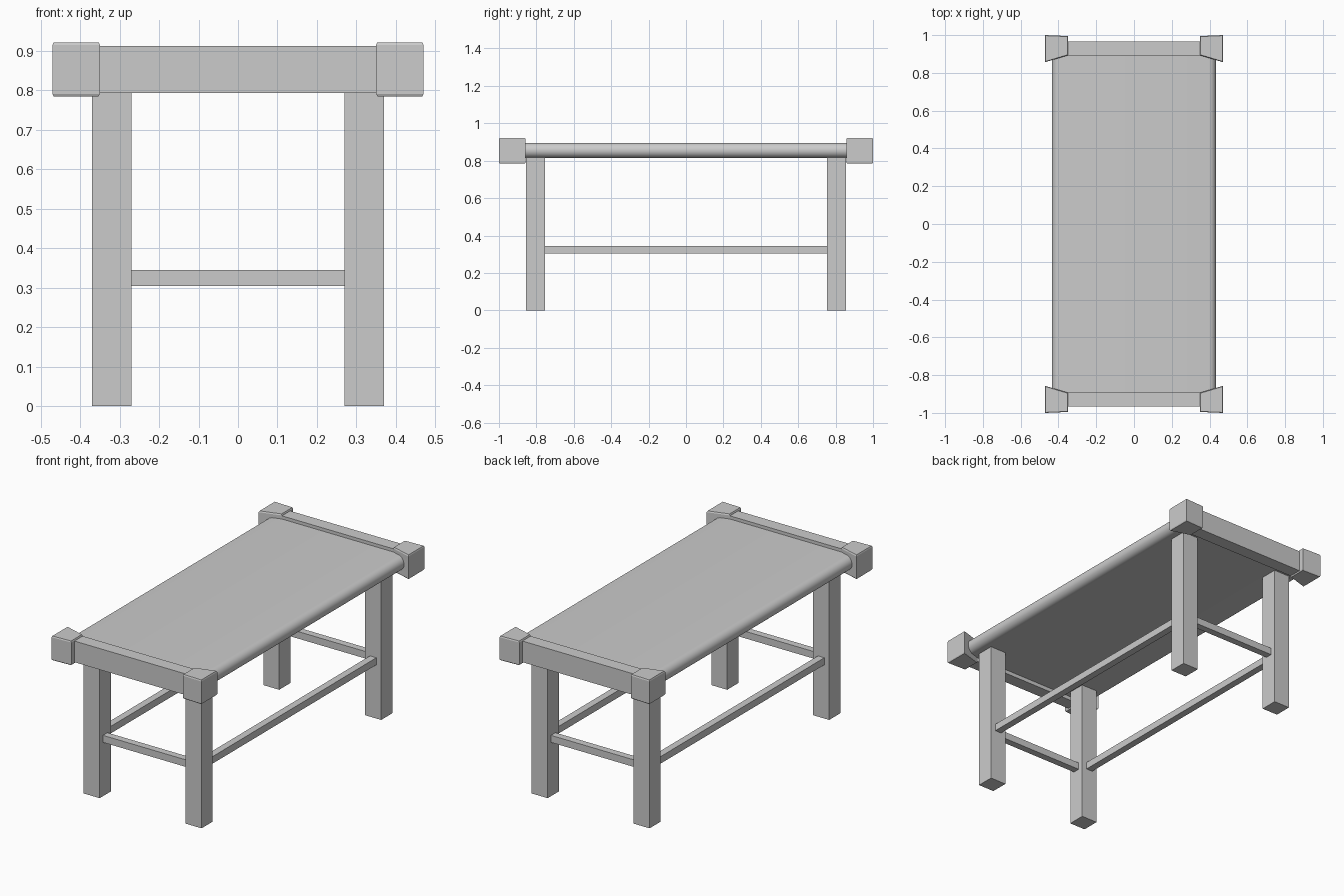
import bpy, bmesh, math

cube = bpy.data.objects.get("Cube")
if cube:
    bpy.data.objects.remove(cube, do_unlink=True)

grey = bpy.data.materials.new("plain grey")
grey.use_nodes = True
COLOUR = (0.6, 0.6, 0.6, 1)
grey.diffuse_color = COLOUR
grey.node_tree.nodes["Principled BSDF"].inputs["Base Color"].default_value = COLOUR


def finish(name, bm):
    bmesh.ops.recalc_face_normals(bm, faces=bm.faces)
    mesh = bpy.data.meshes.new(name)
    bm.to_mesh(mesh)
    bm.free()
    mesh.materials.append(grey)
    obj = bpy.data.objects.new(name, mesh)
    bpy.context.collection.objects.link(obj)
    return obj


def box(name, x, y, z):
    """Box from its (low, high) extents on each axis."""
    bm = bmesh.new()
    bmesh.ops.create_cube(bm, size=1)
    for v in bm.verts:
        v.co = [lo + (c + 0.5) * (hi - lo) for c, (lo, hi) in zip(v.co, (x, y, z))]
    return finish(name, bm)


def loft(name, rings):
    """Closed solid through rings with equal point counts."""
    bm = bmesh.new()
    loops = [[bm.verts.new(p) for p in ring] for ring in rings]
    n = len(loops[0])
    for a, b in zip(loops, loops[1:]):
        for i in range(n):
            j = (i + 1) % n
            bm.faces.new((a[i], a[j], b[j], b[i]))
    bm.faces.new(loops[0])
    bm.faces.new(loops[-1])
    return finish(name, bm)


def span(centre, half):
    return centre - half, centre + half


# Bed panel: flat middle with fully rounded long sides
RADIUS, SIDE, MID_Z, STEPS = 0.04, 0.395, 0.855, 16
profile = []
for side in (1, -1):
    for i in range(STEPS + 1):
        a = math.pi * i / STEPS
        profile.append((side * (SIDE + RADIUS * math.sin(a)),
                        MID_Z + side * RADIUS * math.cos(a)))
panel = loft("bed_panel", [[(x, y, z) for x, z in profile] for y in (-0.895, 0.895)])
bpy.context.view_layer.objects.active = panel
panel.select_set(True)
bpy.ops.object.shade_smooth_by_angle(angle=math.radians(40))
panel.select_set(False)

for sy, end in ((-1, "front"), (1, "back")):
    # End rail and the low stretcher beneath it
    box(end + "_rail", (-0.37, 0.37), span(sy * 0.93, 0.037), (0.793, 0.913))
    box(end + "_stretcher", (-0.28, 0.28), span(sy * 0.805, 0.02), (0.305, 0.345))

    for sx, side in ((1, "left"), (-1, "right")):
        # Leg
        box(f"{end}_{side}_leg", span(sx * 0.32, 0.05),
            span(sy * 0.805, 0.05), (0, 0.82))

        # Corner block: wedge-sided cap with softly sloped rims
        plan = [(0.35, 0.995), (0.47, 1.0), (0.47, 0.857), (0.35, 0.893)]
        cx, cy = 0.415, 0.94
        rings = []
        for z, scale in ((0.785, 0.95), (0.791, 1), (0.915, 1), (0.922, 0.95)):
            rings.append([(sx * (cx + (x - cx) * scale),
                           sy * (cy + (y - cy) * scale), z) for x, y in plan])
        loft(f"{end}_{side}_corner_block", rings)

# Long side stretchers
for sx, side in ((1, "left"), (-1, "right")):
    box(side + "_stretcher", span(sx * 0.32, 0.02), (-0.765, 0.765), (0.305, 0.345))
